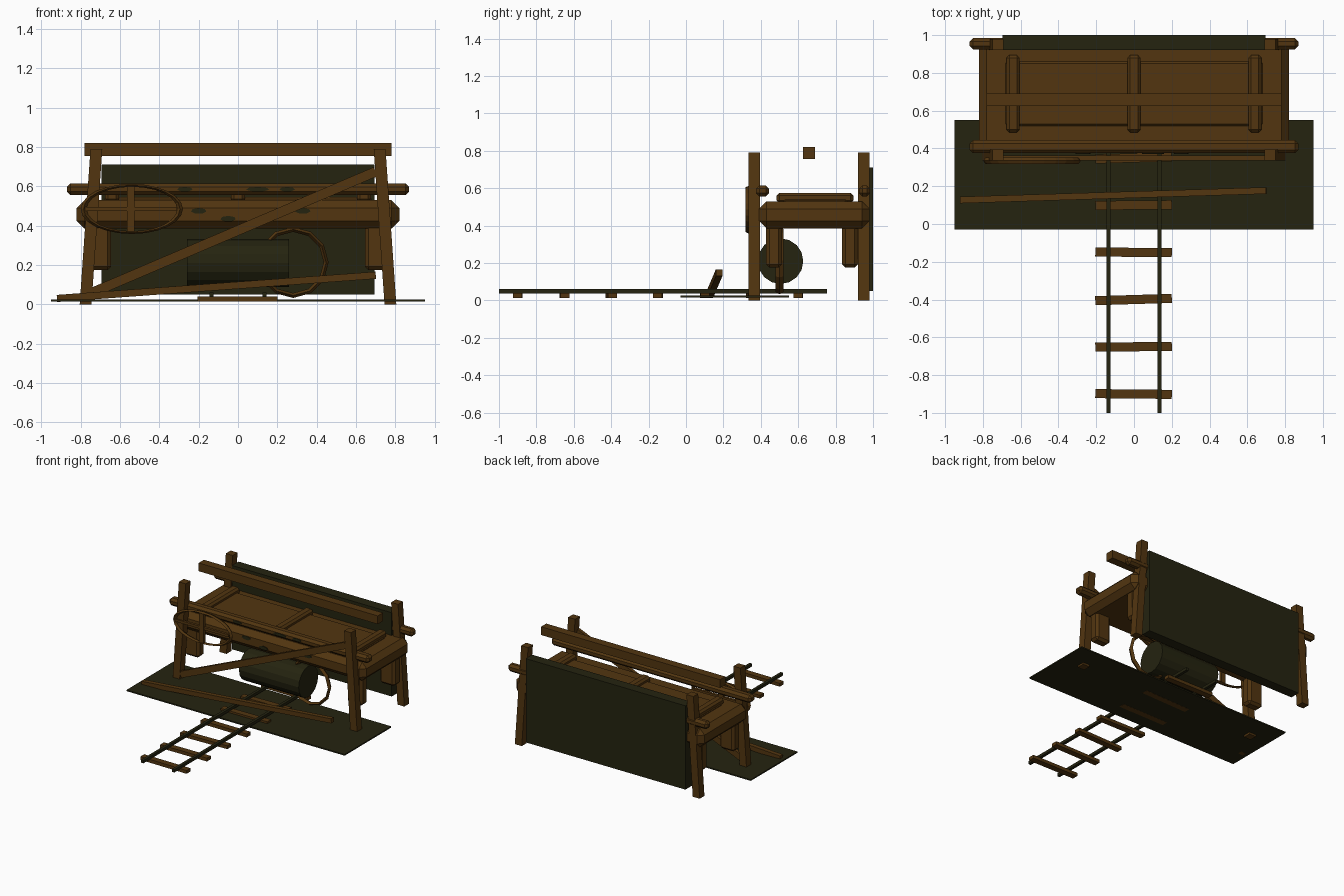
import bpy, math
from mathutils import Vector, Matrix

if "Cube" in bpy.data.objects:
    bpy.data.objects.remove(bpy.data.objects["Cube"])


def material(name, rgb):
    m = bpy.data.materials.new(name)
    m.use_nodes = True
    m.diffuse_color = (*rgb, 1)
    m.node_tree.nodes["Principled BSDF"].inputs["Base Color"].default_value = (*rgb, 1)
    return m


WOOD = material("brown wood", (0.085, 0.036, 0.005))
DARK = material("dark olive", (0.018, 0.017, 0.005))


def finish(name, mat, bevel=0):
    ob = bpy.context.object
    ob.name = name
    ob.data.materials.append(mat)
    if bevel:
        mod = ob.modifiers.new("chamfer", "BEVEL")
        mod.width = bevel
        mod.segments = 1
    return ob


def box(name, lo, hi, mat=WOOD, bevel=0):
    lo, hi = Vector(lo), Vector(hi)
    bpy.ops.mesh.primitive_cube_add(size=1, location=(lo + hi) / 2)
    bpy.context.object.data.transform(Matrix.Diagonal((*(hi - lo), 1)))
    return finish(name, mat, bevel)


def beam(name, a, b, depth, height, mat=WOOD):
    # square bar between two points
    a, b = Vector(a), Vector(b)
    x = (b - a).normalized()
    y = Vector((0, 0, 1)).cross(x).normalized()
    rot = Matrix((x, y, x.cross(y))).transposed().to_4x4()
    bpy.ops.mesh.primitive_cube_add(size=1)
    ob = finish(name, mat)
    ob.data.transform(Matrix.Translation((a + b) / 2) @ rot
                      @ Matrix.Diagonal(((b - a).length, depth, height, 1)))
    return ob


def ring(name, center, rx, rz, sides, thick):
    # hoop standing upright and facing the front
    bpy.ops.mesh.primitive_torus_add(major_segments=sides, minor_segments=4,
                                     major_radius=1, minor_radius=thick)
    ob = finish(name, WOOD)
    ob.data.transform(Matrix.Translation(center) @ Matrix.Diagonal((rx, 0.28, rz, 1))
                      @ Matrix.Rotation(math.pi / 2, 4, "X"))
    return ob


# ground sheet and ladder-like track
box("ground_sheet", (-0.95, -0.03, 0.015), (0.95, 0.55, 0.025), DARK)
for side, x in (("right", -0.135), ("left", 0.135)):
    box(side + "_rail", (x - 0.011, -1, 0.038), (x + 0.011, 0.755, 0.06), DARK)
for i in range(7):
    y = -0.9 + 0.25 * i
    tilt = 0.004 * ((i % 3) - 0.5)
    beam("sleeper", (-0.205, y - tilt, 0.027), (0.2, y + tilt, 0.027), 0.048, 0.026)

# chest body with lid panel and straps
box("chest", (-0.82, 0.39, 0.385), (0.82, 0.98, 0.53), WOOD, 0.04)
box("lid_panel", (-0.68, 0.52, 0.5), (0.68, 0.86, 0.545), WOOD, 0.01)
for x in (-0.64, 0, 0.64):
    box("lid_strap", (x - 0.035, 0.485, 0.52), (x + 0.035, 0.895, 0.575), WOOD, 0.015)

# posts, short legs and side bars
for s, side in ((-1, "right"), (1, "left")):
    for end, y, leg in (("front", 0.365, 0.47), ("back", 0.95, 0.877)):
        post = box(f"{end}_{side}_post", (-0.03, y - 0.03, 0), (0.03, y + 0.03, 0.79))
        for v in post.data.vertices:
            v.co.x += s * (0.72 if v.co.z > 0 else 0.775)
        post.location.x = 0
        box(f"{end}_{side}_leg", (s * 0.71 - 0.065, leg - 0.042, 0.175),
            (s * 0.71 + 0.065, leg + 0.042, 0.42), WOOD, 0.018)
box("front_bar", (-0.87, 0.375, 0.555), (0.87, 0.445, 0.615), WOOD, 0.018)
box("back_bar", (-0.87, 0.925, 0.555), (0.87, 0.985, 0.615), WOOD, 0.018)
box("top_beam", (-0.78, 0.625, 0.755), (0.78, 0.69, 0.82))
box("back_panel", (-0.695, 0.92, 0.05), (0.695, 1.0, 0.71), DARK)

# leaning braces
beam("diagonal_brace", (-0.74, 0.35, 0.06), (0.7, 0.35, 0.675), 0.025, 0.05)
beam("fallen_plank", (-0.92, 0.127, 0.03), (0.7, 0.177, 0.148), 0.035, 0.036)

# barrel and hoop beneath the chest
bpy.ops.mesh.primitive_cylinder_add(vertices=16, radius=0.122, depth=0.52,
                                    location=(0, 0.505, 0.21), rotation=(0, math.pi / 2, 0))
finish("barrel", DARK)
ring("loose_hoop", (0.28, 0.5, 0.213), 0.168, 0.168, 12, 0.075)

# oval wheel hanging on the front
ring("oval_wheel", (-0.54, 0.335, 0.485), 0.245, 0.12, 24, 0.06)
box("wheel_upright_spoke", (-0.565, 0.322, 0.37), (-0.525, 0.345, 0.6))
box("wheel_cross_spoke", (-0.78, 0.325, 0.475), (-0.31, 0.345, 0.495))


# worn dark patches on the front faces
def patch(x, z, w, h, y):
    bpy.ops.mesh.primitive_cylinder_add(vertices=7, radius=1, depth=1,
                                        location=(x, y, z), rotation=(math.pi / 2, 0, 0.0))
    ob = finish("dark_patch", DARK)
    ob.data.transform(Matrix.Diagonal((w, h, 0.006, 1)))


for x, w in ((-0.27, 0.04), (0.1, 0.06), (0.25, 0.04)):
    patch(x, 0.585, w, 0.012, 0.374)
for x, z in ((-0.05, 0.435), (-0.2, 0.475), (0.33, 0.475)):
    patch(x, z, 0.04, 0.015, 0.389)
